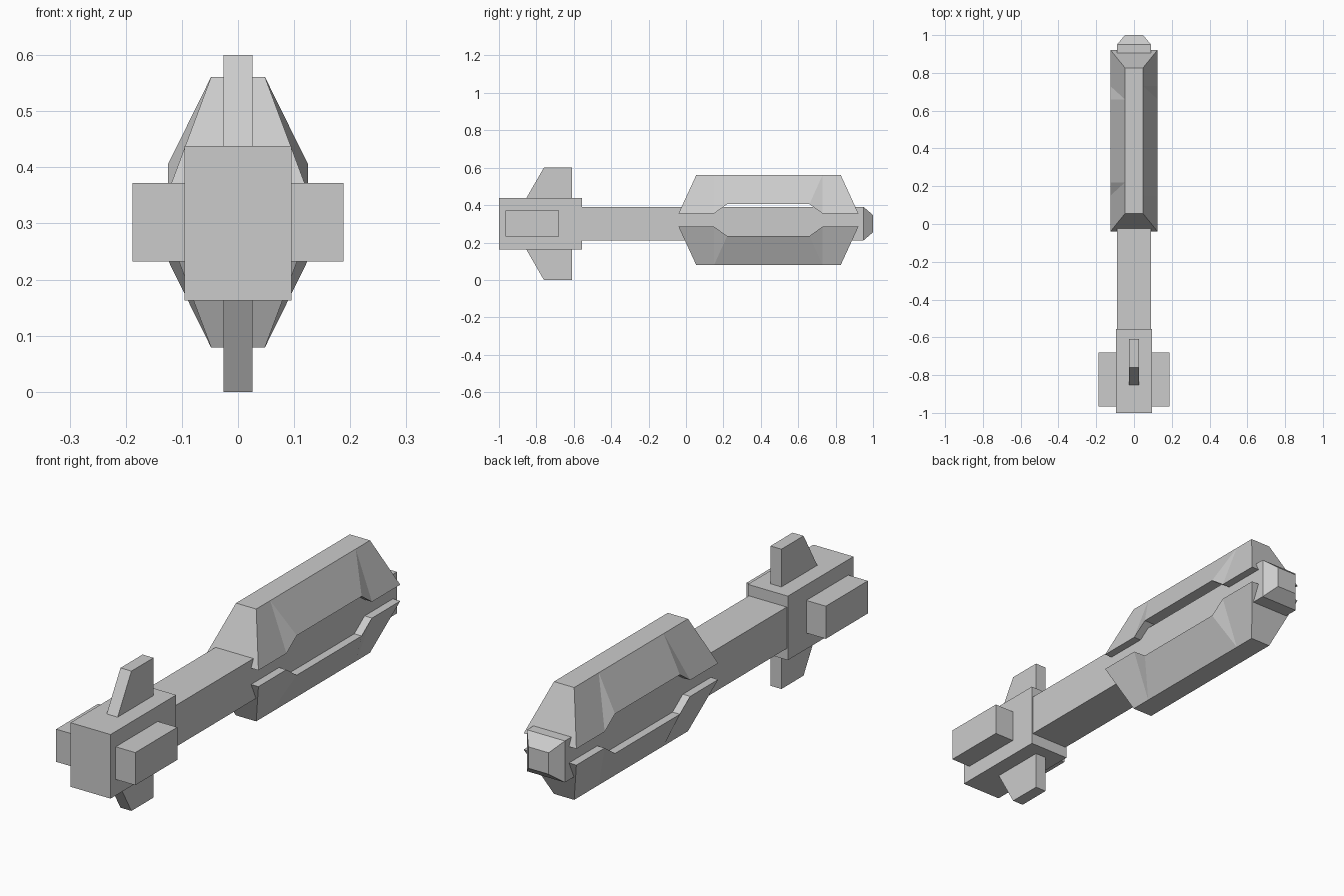
import bpy, bmesh

if "Cube" in bpy.data.objects:
    bpy.data.objects.remove(bpy.data.objects["Cube"])


def make(name, verts, faces):
    me = bpy.data.meshes.new(name)
    me.from_pydata(verts, [], faces)
    bm = bmesh.new()
    bm.from_mesh(me)
    bmesh.ops.recalc_face_normals(bm, faces=bm.faces)
    bm.to_mesh(me)
    bm.free()
    ob = bpy.data.objects.new(name, me)
    bpy.context.collection.objects.link(ob)
    return ob


def loft(name, rings, tri=()):
    """Skin equal-length rings, cap both ends; tri maps a column to its diagonal."""
    n = len(rings[0])
    verts = [v for r in rings for v in r]
    faces = [tuple(range(n)), tuple(range((len(rings) - 1) * n, len(rings) * n))]
    for c in range(len(rings) - 1):
        for i in range(n):
            a, b = c * n + i, c * n + (i + 1) % n
            d, e = a + n, b + n
            if c in tri and i in (1, 3):
                # side panels twist here: split along the chosen diagonal
                top_here = tri[c] == 'here'
                if (i == 1) == top_here:
                    faces += [(a, b, d), (b, e, d)] if i == 3 else [(a, b, e), (a, e, d)]
                else:
                    faces += [(a, b, d), (b, e, d)] if i == 1 else [(a, b, e), (a, e, d)]
            else:
                faces.append((a, b, e, d))
    return make(name, verts, faces)


def ring(y, hx, z0, z1):
    return [(-hx, y, z0), (hx, y, z0), (hx, y, z1), (-hx, y, z1)]


def box(name, hx, y0, y1, z0, z1, cx=0):
    return loft(name, [[(x + cx, y, z) for x, y, z in ring(y, hx, z0, z1)]
                       for y in (y0, y1)])


# Shaft with chamfered tip
loft("shaft", [ring(-0.6, 0.09, 0.212, 0.39), ring(0.95, 0.09, 0.212, 0.39),
               ring(1.0, 0.048, 0.255, 0.347)])

# Rear block and its side pods
box("rear_block", 0.095, -1.0, -0.555, 0.163, 0.438)
for s, side in ((-1, "left"), (1, "right")):
    box("side_pod_" + side, 0.065, -0.965, -0.68, 0.232, 0.372, s * 0.123)

# Upper and lower fins
fin = [(-0.855, 0.135), (-0.76, 0.3), (-0.61, 0.3), (-0.61, 0.135)]
for s, side in ((-1, "lower"), (1, "upper")):
    loft("fin_" + side, [[(x, y, 0.3 + s * z) for y, z in fin] for x in (-0.026, 0.026)])

# Notched shells above and below the shaft: (outer y, inner y, inner height)
cols = [(0.055, -0.04, 0.035), (0.15, 0.15, 0.035), (0.22, 0.22, 0.085),
        (0.66, 0.66, 0.085), (0.73, 0.73, 0.035), (0.827, 0.922, 0.035)]
for s, side in ((-1, "lower"), (1, "upper")):
    loft("shell_" + side,
         [[(-0.125, yi, 0.32 + s * h), (0.125, yi, 0.32 + s * h),
           (0.048, yo, 0.32 + s * 0.241), (-0.048, yo, 0.32 + s * 0.241)]
          for yo, yi, h in cols],
         {1: 'there', 3: 'here'})
